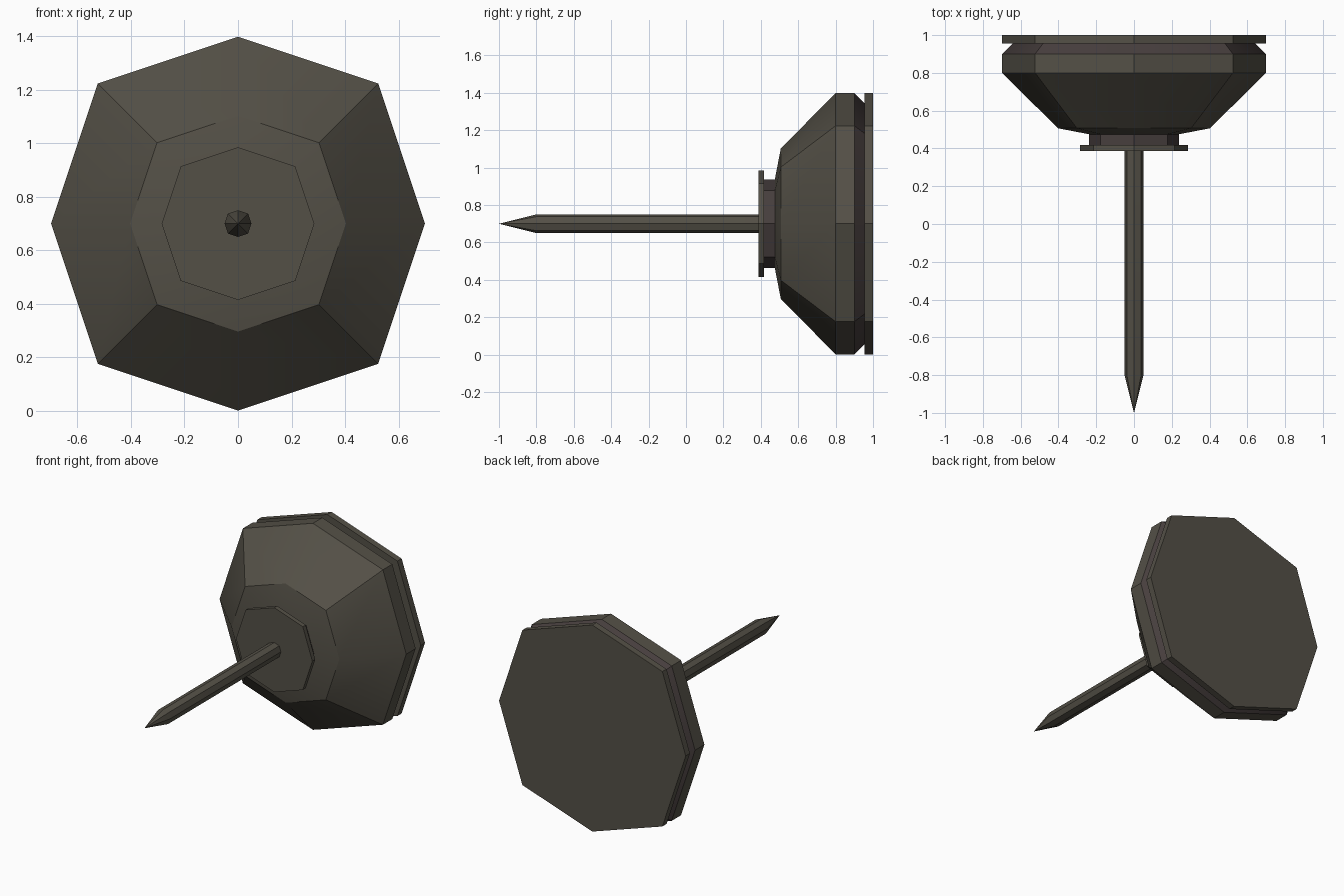
import bpy, bmesh, math

cube = bpy.data.objects.get("Cube")
if cube:
    bpy.data.objects.remove(cube, do_unlink=True)

AXIS_Z = 0.70    # height of the spike's axis
DIAGONAL = 0.75  # corner offset of the slightly irregular octagon


def material(name, rgb):
    m = bpy.data.materials.new(name)
    m.use_nodes = True
    m.diffuse_color = (*rgb, 1)
    bsdf = m.node_tree.nodes["Principled BSDF"]
    bsdf.inputs["Base Color"].default_value = (*rgb, 1)
    bsdf.inputs["Roughness"].default_value = 0.8
    return m


metal = material("olive_metal", (0.088, 0.080, 0.062))
dark = material("dark_recess", (0.062, 0.048, 0.047))


def octagon(r):
    d = r * DIAGONAL
    return [(r, 0), (d, d), (0, r), (-d, d), (-r, 0), (-d, -d), (0, -r), (d, -d)]


def octagonal_part(name, profile, dark_bands=()):
    """Stack octagon rings (y, radius) along y; radius 0 makes a point."""
    bm = bmesh.new()
    rings = []
    for y, r in profile:
        pts = octagon(r) if r else [(0, 0)]
        rings.append([bm.verts.new((x, y, AXIS_Z + z)) for x, z in pts])
    for band, (a, b) in enumerate(zip(rings, rings[1:])):
        for i in range(8):
            j = (i + 1) % 8
            corners = [a[i], a[j], b[j], b[i]] if len(a) > 1 else [a[0], b[j], b[i]]
            face = bm.faces.new(corners)
            face.material_index = int(band in dark_bands)
    for ring in (rings[0], rings[-1]):
        if len(ring) > 1:
            bm.faces.new(ring)
    bmesh.ops.recalc_face_normals(bm, faces=bm.faces)
    mesh = bpy.data.meshes.new(name)
    mesh.materials.append(metal)
    mesh.materials.append(dark)
    bm.to_mesh(mesh)
    bm.free()
    ob = bpy.data.objects.new(name, mesh)
    bpy.context.collection.objects.link(ob)
    bpy.ops.object.select_all(action="DESELECT")
    ob.select_set(True)
    bpy.context.view_layer.objects.active = ob
    bpy.ops.object.shade_smooth_by_angle(angle=math.radians(30))


# Pointed shaft
octagonal_part("spike", [(-1.0, 0), (-0.80, 0.05), (0.40, 0.05)])
# Thin disc where the shaft meets the base
octagonal_part("collar", [(0.387, 0.285), (0.418, 0.285)])
# Recessed neck behind the collar
octagonal_part("neck", [(0.41, 0.237), (0.49, 0.237)], dark_bands=(0,))
# Tapered base with a dark chamfer at its back
octagonal_part("base", [(0.475, 0.237), (0.507, 0.403), (0.80, 0.698),
                        (0.90, 0.698), (0.96, 0.638)], dark_bands=(3,))
# Flat wall plate
octagonal_part("back_plate", [(0.955, 0.698), (1.0, 0.698)])
